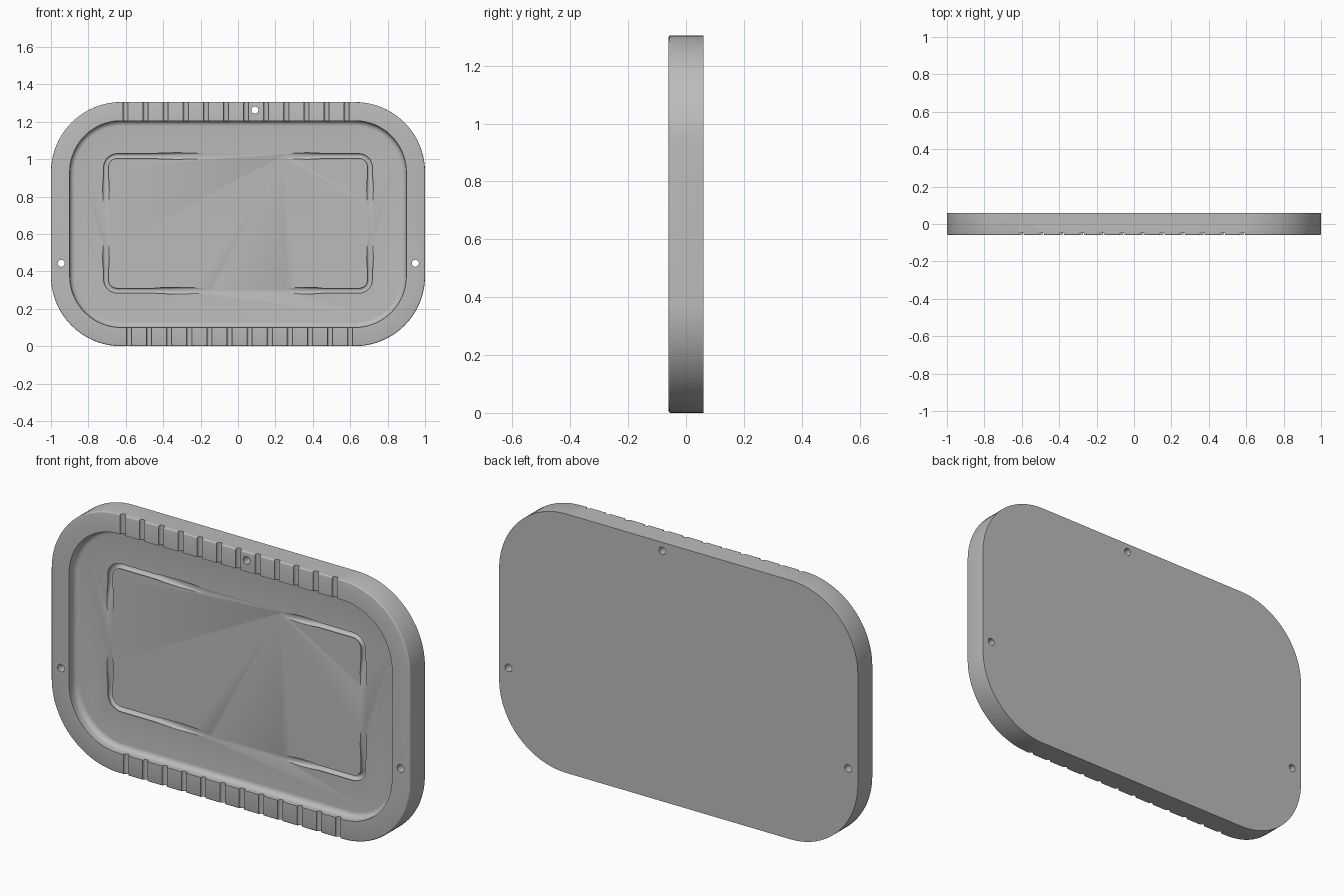
import bpy, bmesh, math
from mathutils import Matrix

if "Cube" in bpy.data.objects:
    bpy.data.objects.remove(bpy.data.objects["Cube"], do_unlink=True)

HALF_W, HALF_H, CORNER = 1.0, 0.6525, 0.375
FRONT, BACK, FLOOR = -0.06, 0.06, -0.01
MID_Z = HALF_H
SEG = 20

grey = bpy.data.materials.new("plain grey")
grey.use_nodes = True
GREY = (0.5, 0.5, 0.5, 1)
grey.diffuse_color = GREY
grey.node_tree.nodes["Principled BSDF"].inputs["Base Color"].default_value = GREY


def make_object(name, bm):
    bmesh.ops.recalc_face_normals(bm, faces=bm.faces)
    mesh = bpy.data.meshes.new(name)
    bm.to_mesh(mesh)
    bm.free()
    ob = bpy.data.objects.new(name, mesh)
    bpy.context.collection.objects.link(ob)
    return ob


def activate(ob):
    bpy.ops.object.select_all(action='DESELECT')
    ob.select_set(True)
    bpy.context.view_layer.objects.active = ob


def rounded_loop(bm, inset, y):
    """Rounded rectangle of vertices, inset from the outer outline."""
    r = CORNER - inset
    verts = []
    for k, (sx, sz) in enumerate([(1, 1), (-1, 1), (-1, -1), (1, -1)]):
        cx, cz = sx * (HALF_W - CORNER), sz * (HALF_H - CORNER)
        for i in range(SEG + 1):
            a = math.pi / 2 * (k + i / SEG)
            verts.append(bm.verts.new((cx + r * math.cos(a), y, MID_Z + cz + r * math.sin(a))))
    return verts


def cut(target, cutter):
    mod = target.modifiers.new("cut", 'BOOLEAN')
    mod.operation = 'DIFFERENCE'
    mod.solver = 'EXACT'
    mod.object = cutter
    activate(target)
    bpy.ops.object.modifier_apply(modifier=mod.name)
    bpy.data.objects.remove(cutter, do_unlink=True)


def add_rod(bm, radius, length, matrix, sides=20):
    bmesh.ops.create_cone(bm, cap_ends=True, segments=sides, radius1=radius,
                          radius2=radius, depth=length, matrix=matrix)


# Tray: back, side, eased front edge, flat rim, filleted recess
bm = bmesh.new()
EASE, RIM, FILLET = 0.007, 0.1, 0.028
rings = [(0, BACK)]
for i in range(4):
    a = math.pi / 2 * i / 3
    rings.append((EASE * (1 - math.cos(a)), FRONT + EASE * (1 - math.sin(a))))
rings.append((RIM, FRONT))
for i in range(7):
    a = math.pi / 2 * i / 6
    rings.append((RIM + FILLET * (1 - math.cos(a)), FLOOR - FILLET * (1 - math.sin(a))))
loops = [rounded_loop(bm, *ring) for ring in rings]
for a, b in zip(loops, loops[1:]):
    for i in range(len(a)):
        j = (i + 1) % len(a)
        bm.faces.new((a[i], a[j], b[j], b[i]))
bm.faces.new(loops[0])
bm.faces.new(loops[-1])
tray = make_object("tray_panel", bm)
tray.data.materials.append(grey)

# Rounded notches across the top and bottom rims
bm = bmesh.new()
for start, z in ((-0.602, 2 * HALF_H - 0.045), (-0.583, 0.045)):
    for i in range(12):
        add_rod(bm, 0.014, 0.13, Matrix.Translation((start + 0.1075 * i, FRONT + 0.002, z)))
cut(tray, make_object("notch_cutter", bm))

# Screw holes through the rim
bm = bmesh.new()
for x, z in ((-0.945, 0.443), (0.948, 0.443), (0.09, 1.262)):
    add_rod(bm, 0.019, 0.4, Matrix.Translation((x, 0, z)) @ Matrix.Rotation(math.pi / 2, 4, 'X'))
cut(tray, make_object("hole_cutter", bm))

# Corner grooves that ramp up to the panel surface at both ends
TUBE, DEEP, TURN = 0.018, 0.012, 0.06
for sx in (-1, 1):
    for sz in (-1, 1):
        ex, ez = 0.706, 0.36
        tip_x = 0.1 if sx < 0 else 0.22
        low, high = FLOOR + DEEP, FLOOR - TUBE - 0.003
        path = [(tip_x, high, ez), (0.45, low, ez)]
        for i in range(9):
            a = math.pi / 2 * (1 - i / 8)
            path.append((ex - TURN + TURN * math.cos(a), low, ez - TURN + TURN * math.sin(a)))
        path += [(ex, low, 0.25), (ex, high, 0.06)]
        curve = bpy.data.curves.new("groove_path", 'CURVE')
        curve.dimensions = '3D'
        curve.bevel_depth = TUBE
        curve.bevel_resolution = 4
        curve.use_fill_caps = True
        spline = curve.splines.new('POLY')
        spline.points.add(len(path) - 1)
        for p, (x, y, z) in zip(spline.points, path):
            p.co = (sx * x, y, MID_Z + 0.004 + sz * z, 1)
        groove = bpy.data.objects.new("groove_cutter", curve)
        bpy.context.collection.objects.link(groove)
        activate(groove)
        bpy.ops.object.convert(target='MESH')
        groove = bpy.context.object
        bm = bmesh.new()
        bm.from_mesh(groove.data)
        bmesh.ops.remove_doubles(bm, verts=bm.verts, dist=0.0001)
        bmesh.ops.recalc_face_normals(bm, faces=bm.faces)
        bm.to_mesh(groove.data)
        bm.free()
        cut(tray, groove)

activate(tray)
bpy.ops.object.shade_smooth_by_angle(angle=math.radians(35))
